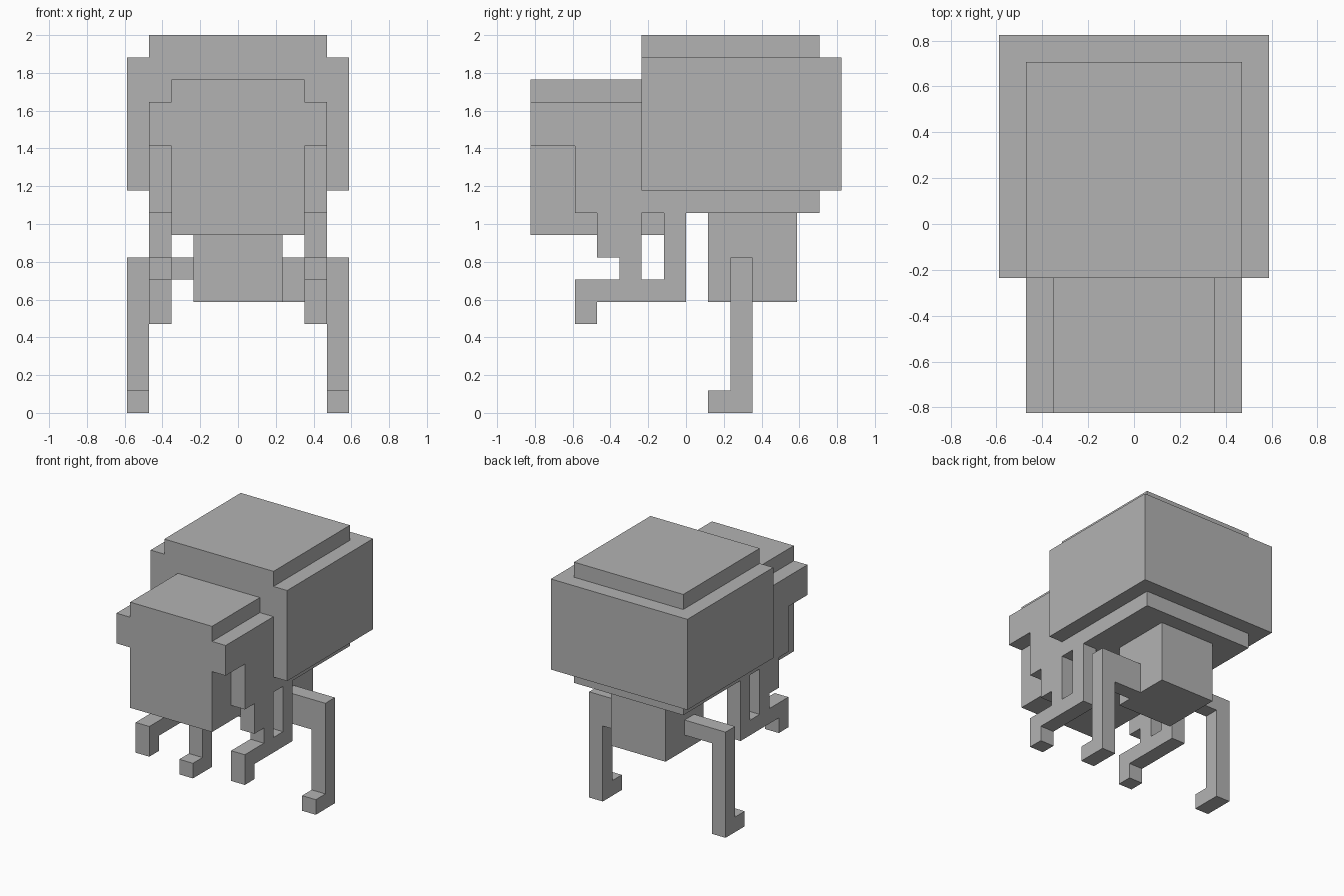
import bpy, bmesh
from mathutils import Vector

if "Cube" in bpy.data.objects:
    bpy.data.objects.remove(bpy.data.objects["Cube"], do_unlink=True)

U = 2 / 17  # size of one block of the model's grid

grey = bpy.data.materials.new("plain grey")
grey.use_nodes = True
colour = (0.45, 0.45, 0.45, 1)
grey.diffuse_color = colour
grey.node_tree.nodes["Principled BSDF"].inputs["Base Color"].default_value = colour


def extrude(name, axis, start, end, profile):
    """Extrude a stepped profile along x (points are y, z) or y (points are x, z)."""
    bm = bmesh.new()
    verts = []
    for a, b in profile:
        co = (start, a, b) if axis == "x" else (a, start, b)
        verts.append(bm.verts.new(Vector(co) * U))
    face = bm.faces.new(verts)
    grown = bmesh.ops.extrude_face_region(bm, geom=[face])["geom"]
    step = Vector((end - start, 0, 0) if axis == "x" else (0, end - start, 0)) * U
    bmesh.ops.translate(bm, vec=step,
                        verts=[g for g in grown if isinstance(g, bmesh.types.BMVert)])
    bmesh.ops.recalc_face_normals(bm, faces=bm.faces)
    mesh = bpy.data.meshes.new(name)
    bm.to_mesh(mesh)
    bm.free()
    mesh.materials.append(grey)
    obj = bpy.data.objects.new(name, mesh)
    bpy.context.collection.objects.link(obj)
    return obj


def box(name, x0, x1, y0, y1, z0, z1):
    return extrude(name, "x", x0, x1, [(y0, z0), (y1, z0), (y1, z1), (y0, z1)])


# Rear body: wide shell with a smaller step above and below
box("body_shell", -5, 5, -2, 7, 10, 16)
box("body_top", -4, 4, -2, 6, 16, 17)
box("body_base", -4, 4, -2, 6, 9, 10)
box("belly", -2, 2, 1, 5, 5, 9)

# Head block, with a thin neck running back under the body
extrude("head", "x", -3, 3,
        [(-7, 8), (-1, 8), (-1, 9), (-2, 9), (-2, 15), (-7, 15)])

# Cheek and front leg share one stepped side profile
front_profile = [(-2, 14), (-7, 14), (-7, 12), (-5, 12), (-5, 9), (-4, 9),
                 (-4, 7), (-3, 7), (-3, 6), (-5, 6), (-5, 4), (-4, 4),
                 (-4, 5), (0, 5), (0, 9), (-1, 9), (-1, 6), (-2, 6)]

for side, s in (("left", 1), ("right", -1)):
    extrude(side + "_cheek_and_front_leg", "x", 3 * s, 4 * s, front_profile)
    # Hind leg: the left hip is one block deeper than the right
    hip = 5 if s > 0 else 6
    leg = [(2, 7), (5, 7), (5, 0), (4, 0), (4, hip), (2, hip)]
    extrude(side + "_hind_leg", "y", 2, 3, [(x * s, z) for x, z in leg])
    box(side + "_hind_toe", 4 * s, 5 * s, 1, 2, 0, 1)
